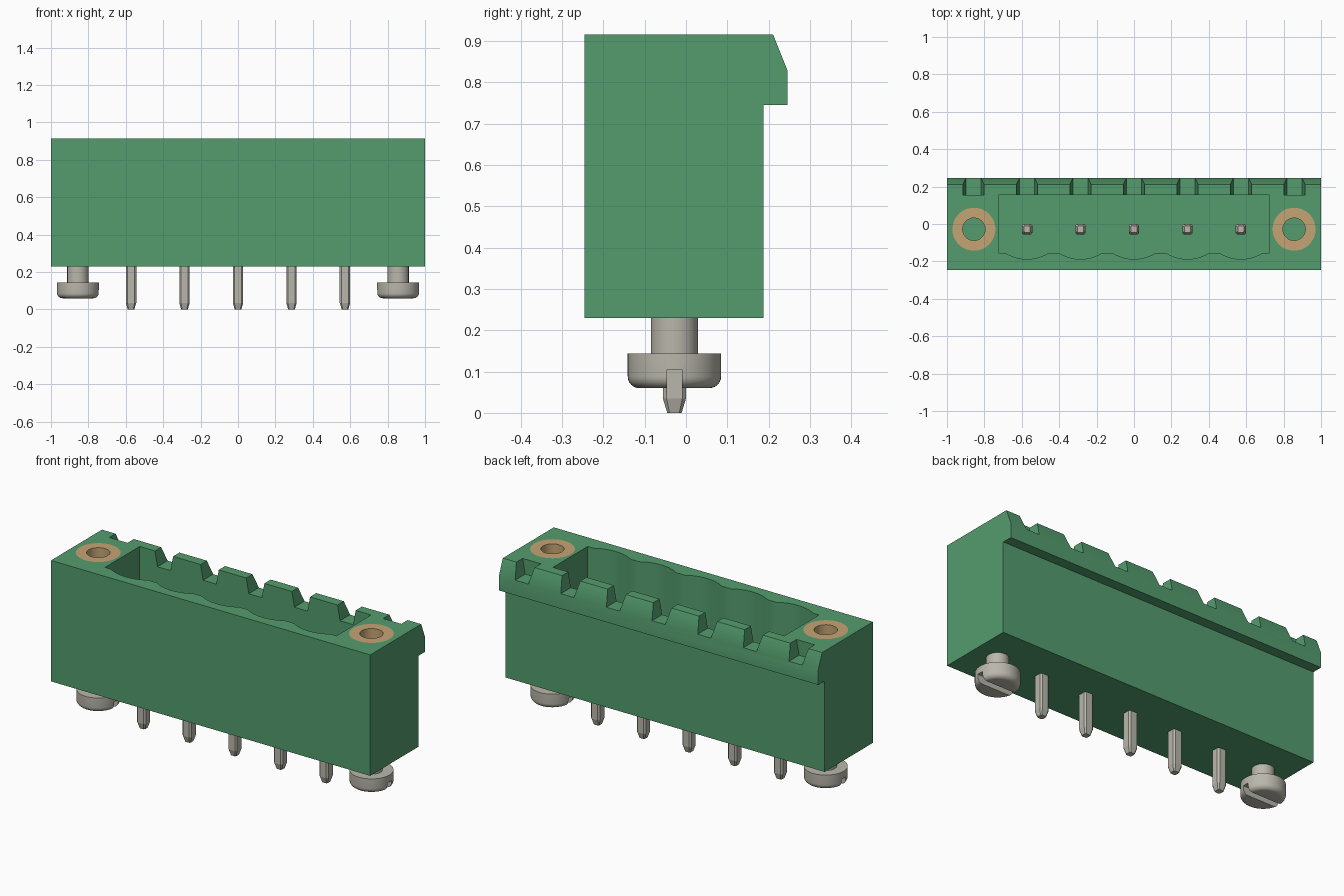
import bpy, bmesh, math
from mathutils import Matrix, Vector

if "Cube" in bpy.data.objects:
    bpy.data.objects.remove(bpy.data.objects["Cube"], do_unlink=True)

PITCH = 0.286
PIN_Y = -0.028
SCREW_X = 0.856
TOP, BASE = 0.915, 0.23
FLOOR = 0.36


def material(name, rgb):
    m = bpy.data.materials.new(name)
    m.use_nodes = True
    m.diffuse_color = (*rgb, 1)
    m.node_tree.nodes["Principled BSDF"].inputs["Base Color"].default_value = (*rgb, 1)
    return m


green = material("green plastic", (0.088, 0.335, 0.155))
metal = material("tinned metal", (0.49, 0.475, 0.41))
brass = material("brass", (0.56, 0.375, 0.175))


def finish(name, bm, mat):
    bmesh.ops.recalc_face_normals(bm, faces=bm.faces)
    mesh = bpy.data.meshes.new(name)
    bm.to_mesh(mesh)
    bm.free()
    mesh.materials.append(mat)
    ob = bpy.data.objects.new(name, mesh)
    bpy.context.collection.objects.link(ob)
    return ob


def activate(ob):
    bpy.ops.object.select_all(action='DESELECT')
    ob.select_set(True)
    bpy.context.view_layer.objects.active = ob


def smooth(ob):
    activate(ob)
    bpy.ops.object.shade_smooth_by_angle(angle=math.radians(30))


def prism(name, points, offset, mat):
    """Extrude a closed outline of 3D points along an offset."""
    bm = bmesh.new()
    face = bm.faces.new([bm.verts.new(p) for p in points])
    ext = bmesh.ops.extrude_face_region(bm, geom=[face])
    moved = [g for g in ext["geom"] if isinstance(g, bmesh.types.BMVert)]
    bmesh.ops.translate(bm, verts=moved, vec=Vector(offset))
    return finish(name, bm, mat)


def lathe(name, profile, centre, mat, closed=False, steps=48):
    """Revolve an (r, z) profile around a vertical axis."""
    bm = bmesh.new()
    verts = [bm.verts.new((r, 0, z)) for r, z in profile]
    pairs = list(zip(verts, verts[1:]))
    if closed:
        pairs.append((verts[-1], verts[0]))
    edges = [bm.edges.new(p) for p in pairs]
    bmesh.ops.spin(bm, geom=verts + edges, cent=(0, 0, 0), axis=(0, 0, 1),
                   angle=math.tau, steps=steps, use_duplicate=False)
    bmesh.ops.remove_doubles(bm, verts=bm.verts, dist=1e-5)
    bmesh.ops.translate(bm, verts=bm.verts, vec=Vector(centre))
    return finish(name, bm, mat)


def cut(ob, cutter):
    cutter.hide_render = True
    mod = ob.modifiers.new("cut", 'BOOLEAN')
    mod.operation = 'DIFFERENCE'
    mod.solver = 'EXACT'
    mod.object = cutter
    activate(ob)
    bpy.ops.object.modifier_apply(modifier=mod.name)
    bpy.data.objects.remove(cutter, do_unlink=True)


# Housing with the overhanging rear lip
side = [(-0.245, BASE), (0.187, BASE), (0.187, 0.745), (0.245, 0.745),
        (0.245, 0.83), (0.211, TOP), (-0.245, TOP)]
housing = prism("housing", [(-1, y, z) for y, z in side], (2, 0, 0), green)

# Socket with one shallow scallop in the front wall per pin
outline = [(0.725, 0.155), (-0.725, 0.155), (-0.725, -0.155)]
half, sag = 0.115, 0.033
radius = (half ** 2 + sag ** 2) / (2 * sag)
sweep = math.asin(half / radius)
for i in range(-2, 3):
    for k in range(13):
        a = sweep * (k / 6 - 1)
        outline.append((i * PITCH + radius * math.sin(a),
                        -0.155 - sag + radius * (1 - math.cos(a))))
outline.append((0.725, -0.155))
cut(housing, prism("socket_cutter", [(x, y, FLOOR) for x, y in outline], (0, 0, 1), green))

# Tapered keying notches along the rear lip
for i in range(-3, 4):
    x = i * PITCH
    y0 = 0.155 if abs(i) == 3 else 0.1
    low, high = 0.041, 0.073
    pts = [(x - low, y0, 0.83), (x + low, y0, 0.83),
           (x + high, y0, 1.0), (x - high, y0, 1.0)]
    cut(housing, prism("notch_cutter", pts, (0, 0.3, 0), green))

# Wells for the threaded sleeves
for s in (-1, 1):
    well = [(0, 0.5), (0.115, 0.5), (0.115, 1.0), (0, 1.0)]
    cut(housing, lathe("well_cutter", well, (s * SCREW_X, PIN_Y, 0), green))
smooth(housing)

# Sleeves and slotted screws at both ends
for s, label in ((-1, "right"), (1, "left")):
    at = (s * SCREW_X, PIN_Y, 0)
    ring = [(0.06, 0.5), (0.115, 0.5), (0.115, TOP), (0.06, TOP)]
    smooth(lathe(label + "_sleeve", ring, at, brass, closed=True))

    bevel, head_r, bottom = 0.028, 0.113, 0.06
    prof = [(0, bottom)]
    for k in range(7):
        a = k / 6 * math.pi / 2
        prof.append((head_r - bevel + bevel * math.sin(a),
                     bottom + bevel - bevel * math.cos(a)))
    prof += [(head_r, 0.144), (0.057, 0.144), (0.057, 0.25), (0, 0.25)]
    screw = lathe(label + "_screw", prof, at, metal)
    slot = [(at[0] - 0.2, PIN_Y + dy, z) for dy, z in
            ((-0.018, 0), (0.018, 0), (0.018, 0.105), (-0.018, 0.105))]
    cut(screw, prism("slot_cutter", slot, (0.4, 0, 0), metal))
    smooth(screw)


def pin(name, x):
    """Contact pin with softened long edges and tapered tips."""
    w, c = 0.028, 0.009
    ring = [(w, w - c), (w - c, w), (c - w, w), (-w, w - c),
            (-w, c - w), (c - w, -w), (w - c, -w), (w, c - w)]
    bm = bmesh.new()
    loops = []
    for z, f in ((0, 0.62), (0.035, 1), (0.69, 1), (0.72, 0.6)):
        loops.append([bm.verts.new((x + px * f, PIN_Y + py * f, z)) for px, py in ring])
    for a, b in zip(loops, loops[1:]):
        for k in range(8):
            n = (k + 1) % 8
            bm.faces.new((a[k], a[n], b[n], b[k]))
    bm.faces.new(loops[0])
    bm.faces.new(loops[-1])
    finish(name, bm, metal)


for i in range(5):
    pin(f"pin_{i + 1}", (i - 2) * PITCH)
